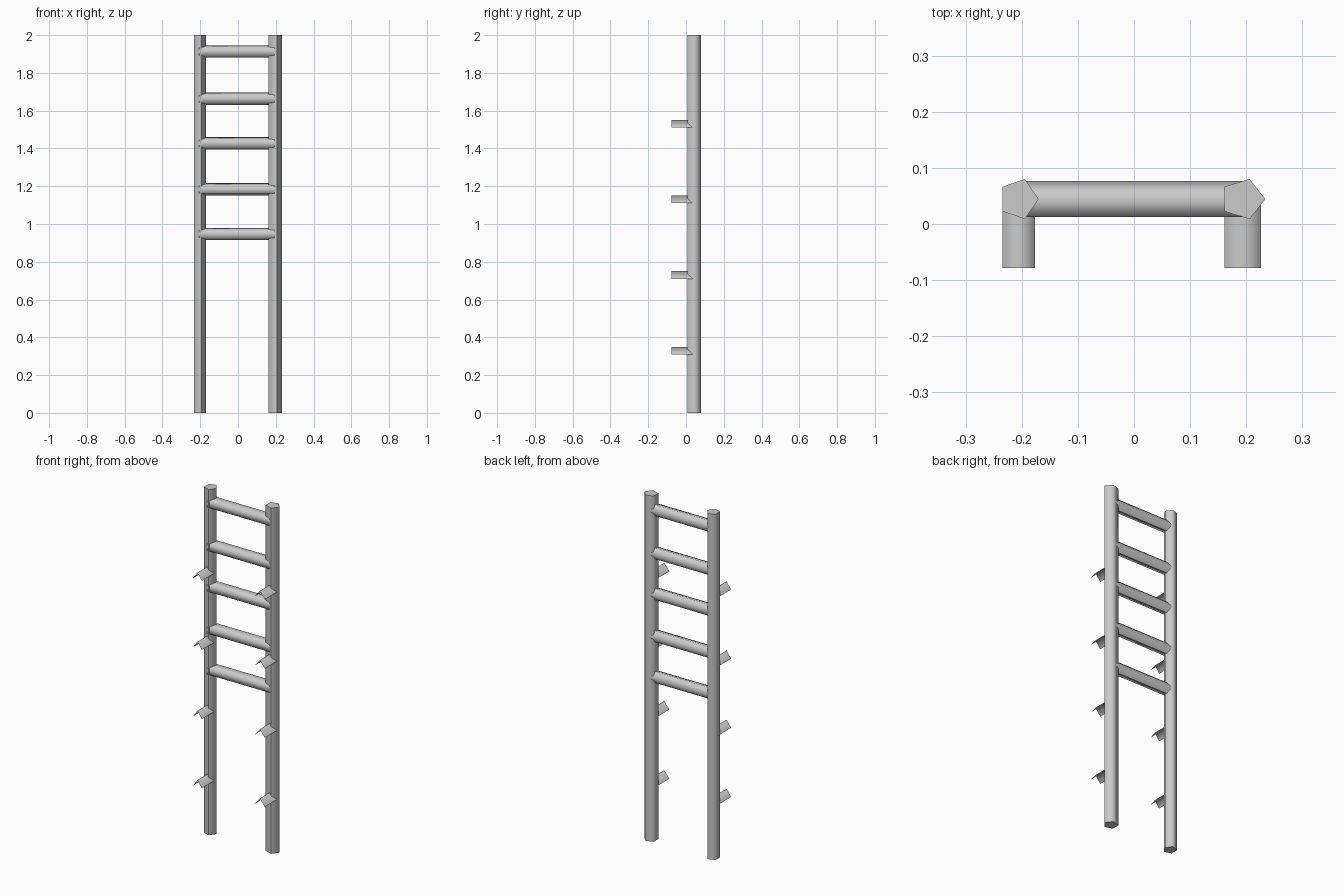
import bpy, bmesh
from math import cos, sin, radians

if "Cube" in bpy.data.objects:
    bpy.data.objects.remove(bpy.data.objects["Cube"])


def finish(name, bm):
    bm.normal_update()
    mesh = bpy.data.meshes.new(name)
    bm.to_mesh(mesh)
    bm.free()
    obj = bpy.data.objects.new(name, mesh)
    bpy.context.collection.objects.link(obj)
    return obj


def five_sided_bar(name, to_point, start, end, seam):
    """Smooth pentagon bar; to_point maps (cos, sin, along) to xyz. One edge stays sharp."""
    bm = bmesh.new()
    angles = [radians(72 * i) for i in range(5)]
    a, b = [[bm.verts.new(to_point(cos(t), sin(t), d)) for t in angles] for d in (start, end)]
    for i in range(5):
        j = (i + 1) % 5
        bm.faces.new((a[i], a[j], b[j], b[i])).smooth = True
    for ring in (a[::-1], b):
        cap = bm.faces.new(ring)
        for e in cap.edges:
            e.smooth = False
    bm.edges.get((a[seam], b[seam])).smooth = False
    bmesh.ops.recalc_face_normals(bm, faces=bm.faces)
    return finish(name, bm)


def peg(name, cx, half, top):
    """Open roof-shaped sheet sticking out of the front of a post."""
    bm = bmesh.new()
    profile = [(cx - half, top - 0.04), (cx, top), (cx + half, top - 0.04)]
    front, back = [[bm.verts.new((x, y, z)) for x, z in profile] for y in (-0.078, 0.04)]
    for i in range(2):
        bm.faces.new((front[i], front[i + 1], back[i + 1], back[i])).smooth = True
    return finish(name, bm)


Y = 0.0445

# Upright posts with four pegs each
for side, cx, rx in (("left", -0.2054, 0.0354), ("right", 0.1936, 0.0404)):
    five_sided_bar(side + "_post",
                   lambda c, s, d: (cx + rx * c, Y + 0.0375 * s, d), 0, 2, 4)
    for i in range(4):
        peg(f"{side}_peg_{i + 1}", cx, 0.81 * rx, 0.35 + 0.4 * i)

# Rungs, flat side to the front
for i, z in enumerate((0.947, 1.183, 1.427, 1.663, 1.913)):
    five_sided_bar(f"rung_{i + 1}",
                   lambda c, s, d: (d, 0.0412 + 0.0355 * c, z + 0.0345 * s), -0.206, 0.194, 4)
